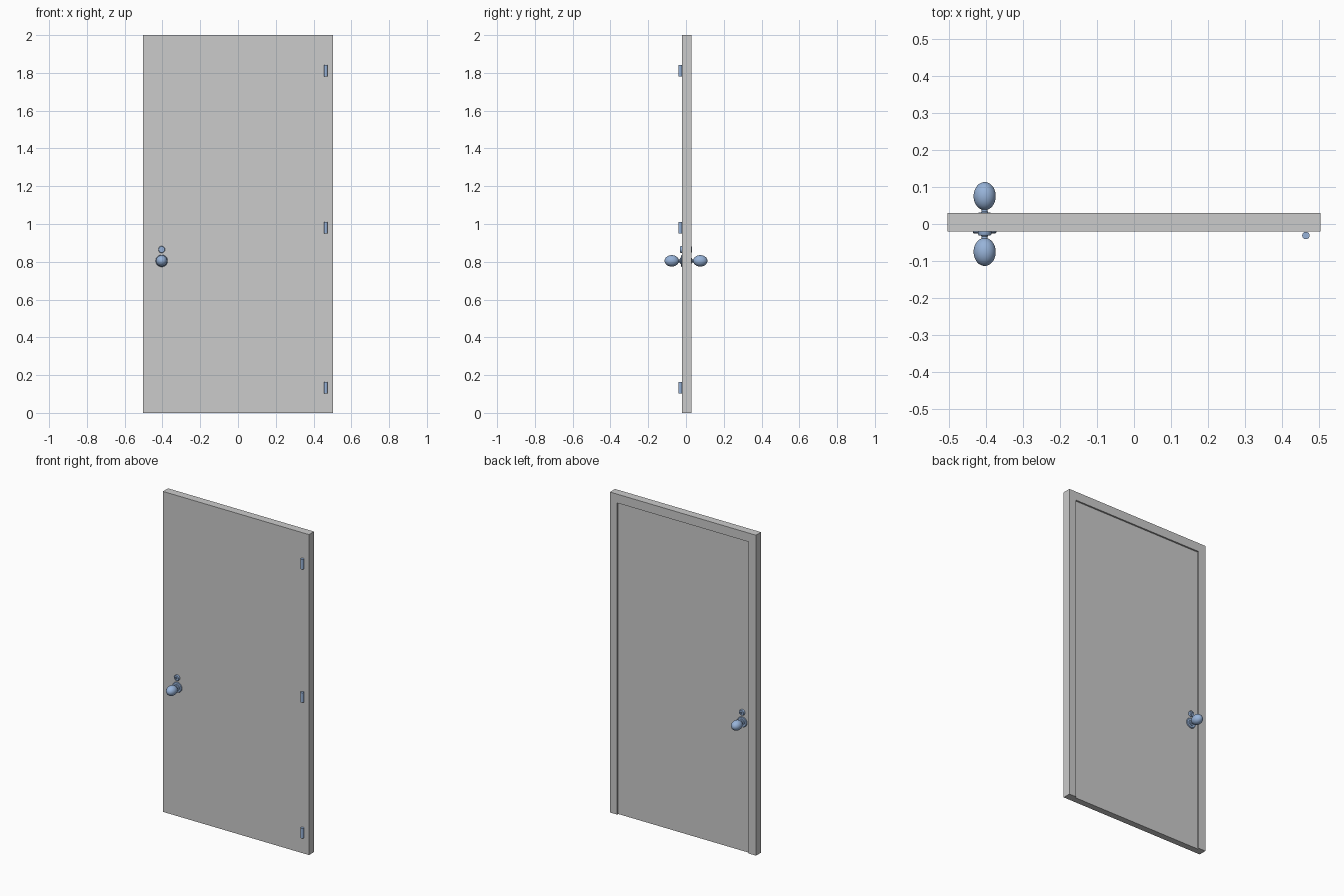
import bpy, bmesh, math
from mathutils import Matrix

if "Cube" in bpy.data.objects:
    bpy.data.objects.remove(bpy.data.objects["Cube"])


def material(name, rgb):
    m = bpy.data.materials.new(name)
    m.diffuse_color = (*rgb, 1)
    m.use_nodes = True
    m.node_tree.nodes["Principled BSDF"].inputs["Base Color"].default_value = m.diffuse_color
    return m


GREY = material("door_grey", (0.60, 0.60, 0.60))
BLUE = material("hardware_blue", (0.31, 0.45, 0.69))


def finish(name, bm, mat, smooth=False):
    bmesh.ops.remove_doubles(bm, verts=bm.verts, dist=1e-5)
    bmesh.ops.recalc_face_normals(bm, faces=bm.faces)
    me = bpy.data.meshes.new(name)
    bm.to_mesh(me)
    bm.free()
    me.materials.append(mat)
    ob = bpy.data.objects.new(name, me)
    bpy.context.collection.objects.link(ob)
    if smooth:
        bpy.ops.object.select_all(action='DESELECT')
        ob.select_set(True)
        bpy.context.view_layer.objects.active = ob
        bpy.ops.object.shade_smooth_by_angle(angle=math.radians(35))
    return ob


def lathe(name, profile, x, z, side, steps=32):
    """Spin (radius, distance from y=0) points round the y axis; side is -1 front, +1 back."""
    bm = bmesh.new()
    vs = [bm.verts.new((x + r, side * d, z)) for r, d in profile]
    es = [bm.edges.new(p) for p in zip(vs, vs[1:])]
    bmesh.ops.spin(bm, geom=vs + es, cent=(x, 0, z), axis=(0, 1, 0),
                   angle=2 * math.pi, steps=steps)
    return finish(name, bm, BLUE, True)


# door slab flush at the front, with a raised frame on the back (open at the bottom)
W, H, F, FRONT, PANEL, BACK = 0.504, 2.0, 0.05, -0.02, 0.02, 0.03
bm = bmesh.new()
outer = [(-W, 0), (-W, H), (W, H), (W, 0)]
inner = [(-W + F, 0), (-W + F, H - F - .005), (W - F, H - F - .005), (W - F, 0)]


def ring(points, y):
    return [bm.verts.new((x, y, z)) for x, z in points]


f, b, i, p = ring(outer, FRONT), ring(outer, BACK), ring(inner, BACK), ring(inner, PANEL)
bm.faces.new(f)
bm.faces.new(p)
for u, v in ((f, b), (b, i), (i, p)):
    for k in range(3):
        bm.faces.new((u[k], u[k + 1], v[k + 1], v[k]))
bm.faces.new((f[0], b[0], i[0], p[0], p[3], i[3], b[3], f[3]))
finish("door_and_frame", bm, GREY)

# knobs with roses and locks on both sides
egg = [(0.030 * math.sin(a), 0.0755 - 0.038 * math.cos(a))
       for a in [math.radians(16 + 164 * k / 16) for k in range(17)]]
knob = [(0.0, 0.019), (0.032, 0.019), (0.032, 0.023), (0.029, 0.0255), (0.018, 0.026),
        (0.017, 0.030), (0.010, 0.031), (0.008, 0.034)] + egg
lock = [(0.0, 0.019), (0.018, 0.019), (0.018, 0.028), (0.016, 0.031), (0.009, 0.031),
        (0.009, 0.029), (0.0, 0.029)]
for label, side in (("front", -1), ("back", 1)):
    lathe(label + "_knob", knob, -0.404, 0.805, side)
    lathe(label + "_lock", lock, -0.404, 0.865, side)
    # keyway plate
    bm = bmesh.new()
    bmesh.ops.create_cube(bm, size=1, matrix=Matrix.Translation((-0.404, side * 0.0295, 0.865))
                          @ Matrix.Diagonal((0.003, 0.002, 0.011, 1)))
    finish(label + "_keyway", bm, BLUE)

# hinge barrels
for n, z in enumerate((0.133, 0.98, 1.812)):
    bm = bmesh.new()
    bmesh.ops.create_cone(bm, cap_ends=True, segments=32, radius1=0.01, radius2=0.01,
                          depth=0.062, matrix=Matrix.Translation((0.465, -0.031, z)))
    finish(f"hinge_{n + 1}", bm, BLUE, True)
